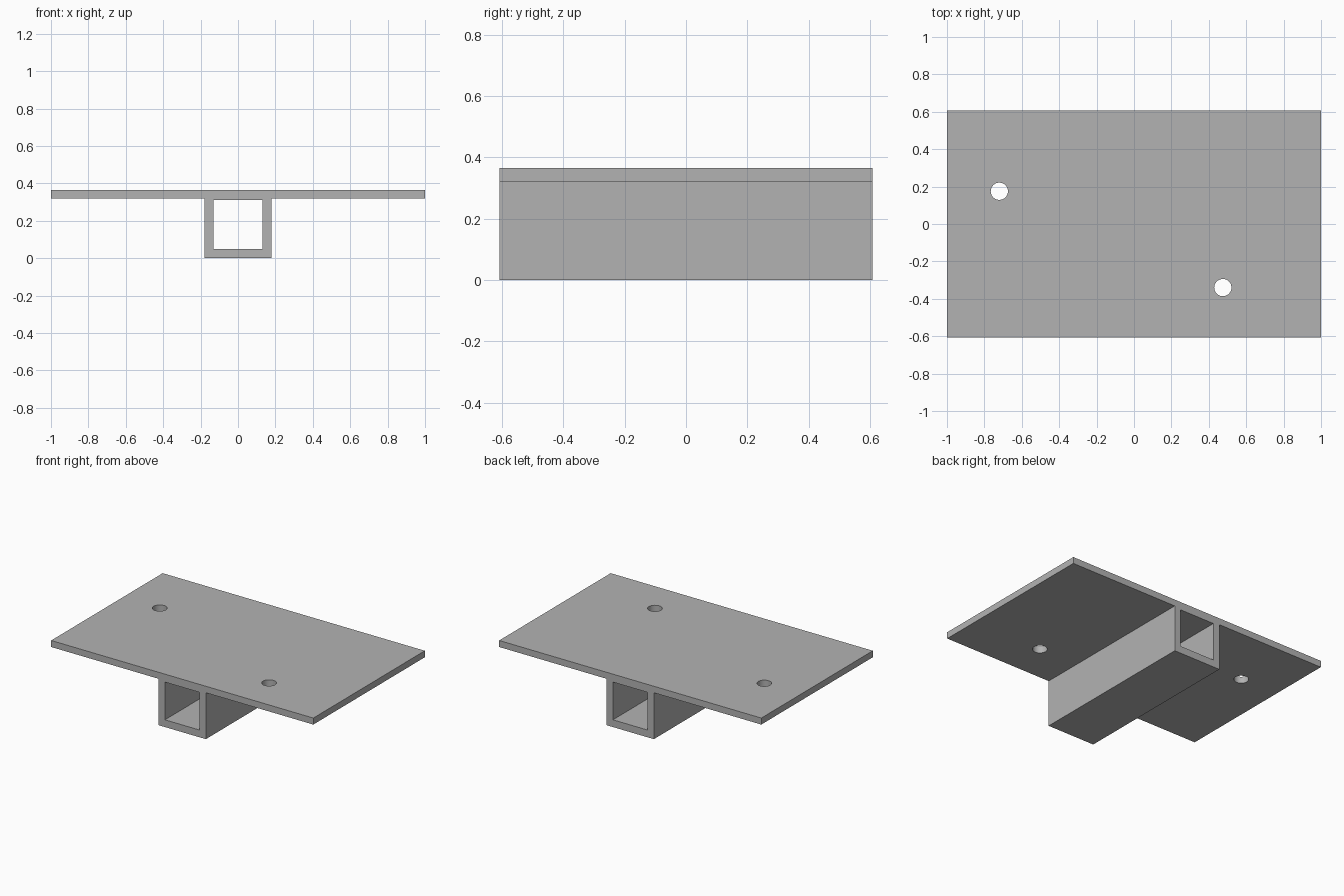
import bpy
import bmesh
from mathutils import Matrix, Vector

cube = bpy.data.objects.get("Cube")
if cube:
    bpy.data.objects.remove(cube, do_unlink=True)

DEPTH = 1.215            # length along y
HALF_WIDTH = 1.0         # plate half width
TOP, UNDERSIDE = 0.365, 0.32
TUBE = 0.18              # tube outer half width
BORE = 0.132             # tube inner half width
BORE_LOW, BORE_HIGH = 0.05, 0.31
HOLE_RADIUS = 0.046
HOLES = [(-0.72, 0.175), (0.475, -0.34)]

grey = bpy.data.materials.new("plain grey")
grey.use_nodes = True
colour = (0.45, 0.45, 0.45, 1)
grey.diffuse_color = colour
grey.node_tree.nodes["Principled BSDF"].inputs["Base Color"].default_value = colour


def add_object(name, bm):
    bmesh.ops.recalc_face_normals(bm, faces=bm.faces)
    mesh = bpy.data.meshes.new(name)
    bm.to_mesh(mesh)
    bm.free()
    mesh.materials.append(grey)
    obj = bpy.data.objects.new(name, mesh)
    bpy.context.collection.objects.link(obj)
    return obj


def extrude_profile(name, points, depth):
    """Extrude an x-z outline along y, centred on y = 0."""
    bm = bmesh.new()
    face = bm.faces.new([bm.verts.new((x, -depth / 2, z)) for x, z in points])
    result = bmesh.ops.extrude_face_region(bm, geom=[face])
    verts = [v for v in result["geom"] if isinstance(v, bmesh.types.BMVert)]
    bmesh.ops.translate(bm, vec=Vector((0, depth, 0)), verts=verts)
    return add_object(name, bm)


def cut(target, cutter):
    """Subtract the cutter, apply the result and discard the cutter."""
    cutter.hide_render = True
    mod = target.modifiers.new("cut", 'BOOLEAN')
    mod.operation = 'DIFFERENCE'
    mod.solver = 'EXACT'
    mod.object = cutter
    bpy.ops.object.select_all(action='DESELECT')
    bpy.context.view_layer.objects.active = target
    target.select_set(True)
    bpy.ops.object.modifier_apply(modifier=mod.name)
    bpy.data.objects.remove(cutter, do_unlink=True)


# Plate and square tube as one continuous section
half = [(TUBE, 0), (TUBE, UNDERSIDE), (HALF_WIDTH, UNDERSIDE), (HALF_WIDTH, TOP)]
section = half + [(-x, z) for x, z in reversed(half)]
bracket = extrude_profile("mounting_plate_with_tube", section, DEPTH)

# Square bore through the tube
bore = [(-BORE, BORE_LOW), (BORE, BORE_LOW), (BORE, BORE_HIGH), (-BORE, BORE_HIGH)]
cut(bracket, extrude_profile("bore_cutter", bore, DEPTH * 1.2))

# Two round screw holes through the plate
for x, y in HOLES:
    bm = bmesh.new()
    bmesh.ops.create_cone(bm, cap_ends=True, segments=48, radius1=HOLE_RADIUS,
                          radius2=HOLE_RADIUS, depth=0.2,
                          matrix=Matrix.Translation((x, y, (TOP + UNDERSIDE) / 2)))
    cut(bracket, add_object("hole_cutter", bm))

# Smooth hole walls, crisp edges elsewhere
bpy.ops.object.shade_smooth_by_angle()
